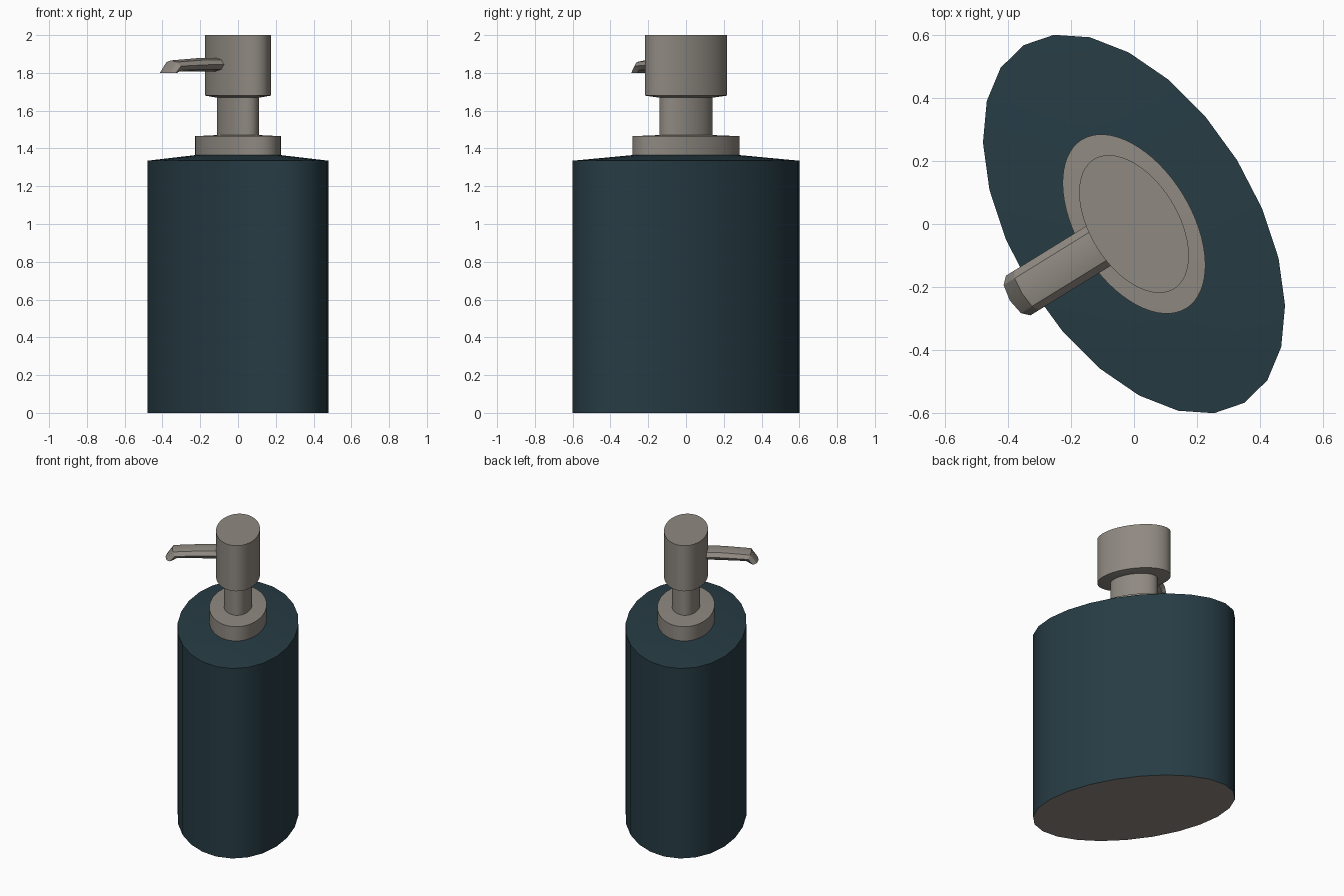
import bpy, bmesh, math
from mathutils import Matrix, Vector

if "Cube" in bpy.data.objects:
    bpy.data.objects.remove(bpy.data.objects["Cube"])

TURN = math.radians(121.7)      # direction of the oval's long axis
RATIO = 0.577                   # short axis / long axis


def material(name, rgb):
    m = bpy.data.materials.new(name)
    m.diffuse_color = (*rgb, 1)
    m.use_nodes = True
    m.node_tree.nodes["Principled BSDF"].inputs["Base Color"].default_value = m.diffuse_color
    return m


teal = material("dark_teal", (0.020, 0.045, 0.058))
metal = material("warm_grey_metal", (0.275, 0.25, 0.22))


def loft(name, rings, mats):
    """Skin a list of equal-length point rings and cap both ends."""
    bm = bmesh.new()
    loops = [[bm.verts.new(p) for p in ring] for ring in rings]
    n = len(loops[0])
    for a, b in zip(loops, loops[1:]):
        for i in range(n):
            j = (i + 1) % n
            bm.faces.new((a[i], a[j], b[j], b[i]))
    bm.faces.new(loops[0][::-1])
    bm.faces.new(loops[-1])
    bmesh.ops.recalc_face_normals(bm, faces=bm.faces)
    me = bpy.data.meshes.new(name)
    bm.to_mesh(me)
    bm.free()
    for m in mats:
        me.materials.append(m)
    ob = bpy.data.objects.new(name, me)
    bpy.context.collection.objects.link(ob)
    bpy.context.view_layer.objects.active = ob
    ob.select_set(True)
    bpy.ops.object.shade_smooth_by_angle(angle=math.radians(30))
    ob.select_set(False)
    return ob


def oval(name, profile, sides, mats):
    """Stack of ovals from (long radius, height) pairs."""
    rot = Matrix.Rotation(TURN, 3, 'Z')
    angles = [2 * math.pi * i / sides for i in range(sides)]
    return loft(name, [[rot @ Vector((r * math.cos(t), r * RATIO * math.sin(t), z))
                        for t in angles] for r, z in profile], mats)


# Bottle with sloped shoulder; underside is grey
bottle = oval("bottle", [(0.667, 0), (0.667, 1.335), (0.30, 1.366)], 24, [teal, metal])
for f in bottle.data.polygons:
    if f.normal.z < -0.9:
        f.material_index = 1

# Pump parts
oval("collar", [(0.315, 1.36), (0.315, 1.465), (0.15, 1.471)], 64, [metal])
oval("neck", [(0.156, 1.46), (0.156, 1.69)], 64, [metal])
oval("pump_head", [(0.15, 1.668), (0.242, 1.68), (0.242, 2.0)], 64, [metal])

# Spout: octagonal sections (centre along, centre z, half along, half height)
along = Vector((-math.sin(TURN), math.cos(TURN), 0))
side = Vector((math.cos(TURN), math.sin(TURN), 0))
sections = [(0.06, 1.845, 0.0, 0.036),
            (0.24, 1.843, 0.0, 0.036),
            (0.400, 1.836, 0.018, 0.030),
            (0.432, 1.800, 0.031, 0.0)]
rings = []
for s, z, ds, dz in sections:
    ring = []
    for i in range(8):
        t = math.pi * i / 4
        c, k = math.cos(t), math.sin(t)
        ring.append(along * (s + ds * c) + side * (0.074 * k) + Vector((0, 0, z + dz * c)))
    rings.append(ring)
loft("spout", rings, [metal])
